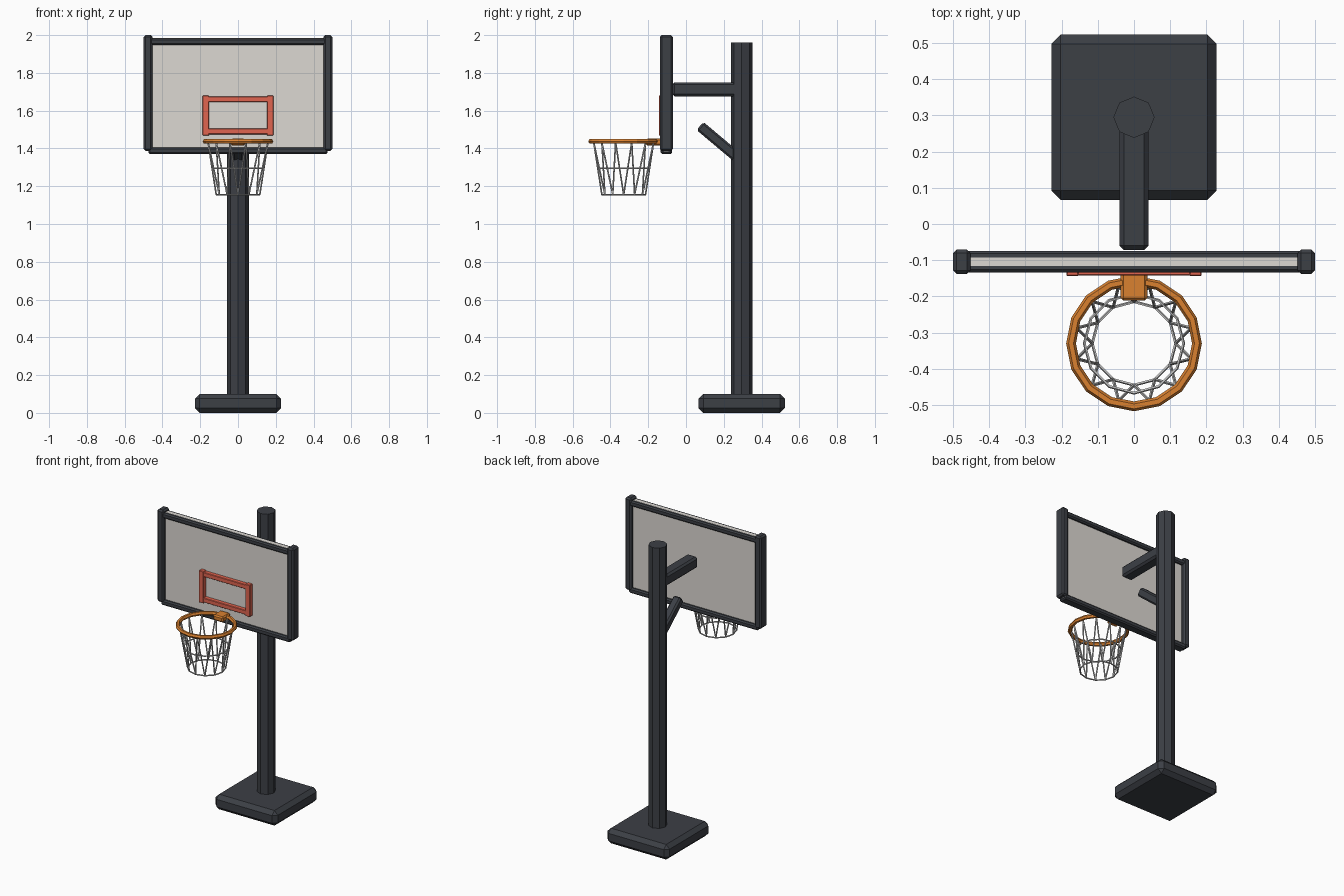
import bpy, bmesh
from math import sin, cos, pi, radians
from mathutils import Matrix, Vector

if "Cube" in bpy.data.objects:
    bpy.data.objects.remove(bpy.data.objects["Cube"])


def material(name, rgb):
    m = bpy.data.materials.new(name)
    m.diffuse_color = (*rgb, 1)
    m.use_nodes = True
    m.node_tree.nodes["Principled BSDF"].inputs["Base Color"].default_value = m.diffuse_color
    return m


DARK = material("dark_metal", (0.045, 0.05, 0.06))
BOARD = material("board_white", (0.72, 0.69, 0.65))
RED = material("target_red", (0.75, 0.13, 0.08))
ORANGE = material("rim_orange", (0.70, 0.22, 0.03))
NET = material("net_grey", (0.6, 0.6, 0.6))


def finish(name, bm, mat):
    bmesh.ops.recalc_face_normals(bm, faces=bm.faces)
    mesh = bpy.data.meshes.new(name)
    bm.to_mesh(mesh)
    bm.free()
    mesh.materials.append(mat)
    obj = bpy.data.objects.new(name, mesh)
    bpy.context.collection.objects.link(obj)
    return obj


def box(name, x, y, z, mat, bevel=0.0, tilt=0.0):
    """Box from (min, max) ranges, with chamfered edges, tilted about x."""
    c = Vector([(r[0] + r[1]) / 2 for r in (x, y, z)])
    size = [r[1] - r[0] for r in (x, y, z)]
    bm = bmesh.new()
    bmesh.ops.create_cube(bm, size=1, matrix=Matrix.Diagonal((*size, 1)))
    if bevel:
        bmesh.ops.bevel(bm, geom=bm.edges[:], offset=bevel, segments=1, affect='EDGES')
    bm.transform(Matrix.Translation(c) @ Matrix.Rotation(tilt, 4, 'X'))
    return finish(name, bm, mat)


def add_rod(bm, a, b, r, sides=6):
    d = b - a
    rot = d.to_track_quat('Z', 'Y').to_matrix().to_4x4()
    bmesh.ops.create_cone(bm, cap_ends=True, segments=sides, radius1=r, radius2=r,
                          depth=d.length, matrix=Matrix.Translation((a + b) / 2) @ rot)


def add_torus(bm, center, major, minor, n, sides):
    rings = []
    for i in range(n):
        a = 2 * pi * i / n
        ring = []
        for j in range(sides):
            b = 2 * pi * j / sides
            r = major + minor * cos(b)
            ring.append(bm.verts.new(center + Vector((r * cos(a), r * sin(a), minor * sin(b)))))
        rings.append(ring)
    for i in range(n):
        p, q = rings[i], rings[(i + 1) % n]
        for j in range(sides):
            k = (j + 1) % sides
            bm.faces.new((p[j], q[j], q[k], p[k]))


# Base slab and eight-sided pole
box("base", (-0.228, 0.228), (0.067, 0.523), (0, 0.1), DARK, 0.025)
bm = bmesh.new()
add_rod(bm, Vector((0, 0.295, 0.08)), Vector((0, 0.295, 1.96)), 0.057, 8)
finish("pole", bm, DARK)

# Support arm and slanted brace
box("support_arm", (-0.04, 0.04), (-0.072, 0.29), (1.675, 1.75), DARK, 0.012)
box("brace", (-0.028, 0.028), (0.043, 0.307), (1.402, 1.458), DARK, 0.01,
    radians(-40)).location = (0, 0, 0.004)

# Backboard panel and its frame
box("backboard", (-0.475, 0.475), (-0.116, -0.092), (1.385, 1.984), BOARD)
for name, z in (("frame_bottom", (1.37, 1.405)), ("frame_top", (1.948, 1.983))):
    box(name, (-0.475, 0.475), (-0.134, -0.074), z, DARK, 0.008)
for name, s in (("frame_left", -1), ("frame_right", 1)):
    box(name, sorted((s * 0.452, s * 0.5)), (-0.138, -0.07), (1.387, 2.0), DARK, 0.01)

# Red target rectangle on the board
for name, z in (("target_bottom", (1.475, 1.505)), ("target_top", (1.645, 1.675))):
    box(name, (-0.18, 0.18), (-0.143, -0.112), z, RED, 0.003)
for name, s in (("target_left", -1), ("target_right", 1)):
    box(name, sorted((s * 0.153, s * 0.187)), (-0.144, -0.112), (1.468, 1.68), RED, 0.003)

# Rim and its bracket
HOOP = Vector((0, -0.33, 0))
bm = bmesh.new()
add_torus(bm, HOOP + Vector((0, 0, 1.437)), 0.174, 0.0135, 16, 6)
finish("rim", bm, ORANGE)
box("rim_bracket", (-0.037, 0.037), (-0.212, -0.13), (1.415, 1.452), ORANGE, 0.008)

# Net: crossing strands tied by two rings
bm = bmesh.new()
N = 12
for i in range(N):
    a = 2 * pi * (i + 0.5) / N
    top = HOOP + Vector((0.164 * cos(a), 0.164 * sin(a), 1.433))
    for s in (-0.5, 0.5):
        b = a + s * 2 * pi / N
        add_rod(bm, top, HOOP + Vector((0.115 * cos(b), 0.115 * sin(b), 1.155)), 0.0045, 5)
for r, z in ((0.137, 1.295), (0.115, 1.155)):
    add_torus(bm, HOOP + Vector((0, 0, z)), r, 0.0045, 12, 5)
finish("net", bm, NET)
